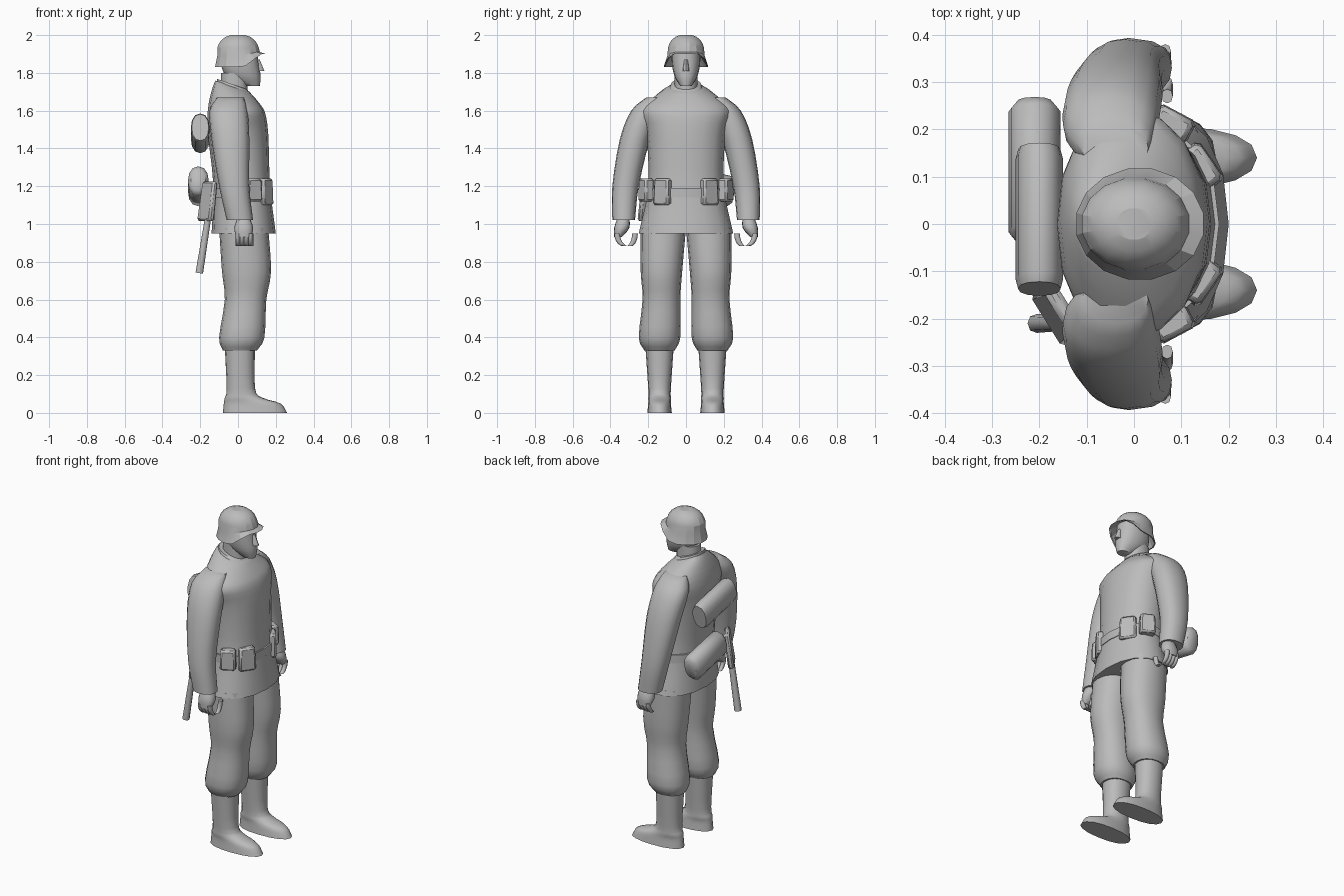
import bpy, bmesh
from math import cos, sin, pi, radians, copysign
from mathutils import Matrix, Vector

default_cube = bpy.data.objects.get("Cube")
if default_cube:
    bpy.data.objects.remove(default_cube, do_unlink=True)

shade = (0.5, 0.5, 0.5, 1)
grey = bpy.data.materials.new("plain_grey")
grey.use_nodes = True
grey.diffuse_color = shade
grey.node_tree.nodes["Principled BSDF"].inputs["Base Color"].default_value = shade


def finish(name, bm, smooth_angle=50, mirror=False, bevel=0):
    bmesh.ops.recalc_face_normals(bm, faces=bm.faces)
    mesh = bpy.data.meshes.new(name)
    bm.to_mesh(mesh)
    bm.free()
    mesh.materials.append(grey)
    mesh.shade_smooth()
    mesh.set_sharp_from_angle(angle=radians(smooth_angle))
    part = bpy.data.objects.new(name, mesh)
    bpy.context.collection.objects.link(part)
    if bevel:
        soft = part.modifiers.new("soft_edges", 'BEVEL')
        soft.width = bevel
        soft.segments = 1
    if mirror:
        pair = part.modifiers.new("other_side", 'MIRROR')
        pair.use_axis = (False, True, False)
        pair.use_mirror_merge = False


def skin(rings):
    # Bridge neighbouring rings and cap both ends
    bm = bmesh.new()
    loops = [[bm.verts.new(point) for point in ring] for ring in rings]
    count = len(loops[0])
    for low, high in zip(loops, loops[1:]):
        for i in range(count):
            j = (i + 1) % count
            bm.faces.new((low[i], low[j], high[j], high[i]))
    bm.faces.new(loops[0])
    bm.faces.new(loops[-1])
    return bm


def smooth_rows(rows, steps=3):
    # Spline through the key sections
    keys = [Vector(row) for row in rows]
    keys = [keys[0] * 2 - keys[1], *keys, keys[-1] * 2 - keys[-2]]
    result = []
    for before, start, end, after in zip(keys, keys[1:], keys[2:], keys[3:]):
        for step in range(steps):
            t = step / steps
            leave, arrive = (end - before) / 2, (after - start) / 2
            gap = end - start
            bend = gap * 3 - leave * 2 - arrive
            twist = leave + arrive - gap * 2
            result.append(start + leave * t + bend * t**2 + twist * t**3)
    return result + [keys[-2]]


def loft(name, rows, y=0, sides=16, curved=True, slope=0, matrix=Matrix(), **options):
    # Each row holds height, x centre, x radius, y radius and, if it varies, y centre
    rows = [row if len(row) > 4 else (*row, y) for row in rows]
    rings = []
    for z, x, rx, ry, cy in smooth_rows(rows) if curved else rows:
        lean = slope * max(0, z - 1.6)
        ring = []
        for i in range(sides):
            angle = 2 * pi * i / sides
            dx = rx * copysign(abs(cos(angle)) ** 0.9, cos(angle))
            dy = ry * copysign(abs(sin(angle)) ** 0.9, sin(angle))
            ring.append(matrix @ Vector((x + dx, cy + dy, z - lean * dx)))
        rings.append(ring)
    finish(name, skin(rings), **options)


def box(name, center, size, turn, lean=0, **options):
    # Box that narrows a little towards its top
    bm = bmesh.new()
    bmesh.ops.create_cube(bm, size=1)
    for vert in bm.verts:
        if vert.co.z > 0:
            vert.co.xy *= 0.9
    bm.transform(Matrix.Translation(center) @ Matrix.Rotation(radians(turn), 4, 'Z')
                 @ Matrix.Rotation(radians(lean), 4, 'Y') @ Matrix.Diagonal((*size, 1)))
    finish(name, bm, **options)


# Jacket body, flaring at the hem and closing into the neck
loft("jacket", [(.95, .03, .17, .25), (1.2, .02, .15, .2), (1.48, 0, .16, .21),
                (1.6, -.01, .15, .24), (1.68, -.02, .12, .16), (1.73, -.03, .09, .08)],
     slope=2.5)

# Collar
loft("collar", [(1.69, -.02, .1, .1), (1.74, -.03, .08, .08)], slope=2.5)

# Sleeves
loft("sleeves", [(1.02, .01, .07, .06, .33), (1.2, -.02, .08, .07, .32),
                 (1.45, -.04, .1, .08, .27), (1.6, -.05, .1, .08, .21),
                 (1.67, -.04, .07, .05, .16)], mirror=True)

# Hands with curled fingers and a thumb
loft("palms", [(.93, .03, .04, .02, .36), (.98, .03, .05, .04, .34),
               (1.04, .03, .03, .03, .33)], mirror=True)


def digit(name, x, reach):
    # Finger curling down along an arc around the grip
    rows = []
    for step in range(5):
        angle = step * 0.3
        rows.append((.95 - .07 * sin(angle), x, .012, .015, .31 + reach * cos(angle)))
    loft(name, rows, sides=8, mirror=True)


for finger in range(4):
    digit(f"finger_{finger + 1}", finger * .022, .055)
digit("thumb", .07, -.04)

# Trousers, bloused below the knee
loft("trousers", [(.33, .01, .09, .08, .14), (.4, .02, .12, .11, .14),
                  (.6, .04, .11, .1, .13), (.75, .045, .13, .11, .13),
                  (.98, .03, .13, .12, .12)], mirror=True)

# Boots
loft("boots", [(0, .09, .17, .065), (.05, .075, .15, .06), (.08, .03, .1, .06),
               (.13, .015, .075, .06), (.35, .01, .08, .075)], y=.14, mirror=True)

# Neck, head and nose
loft("neck", [(1.68, -.02, .07, .06), (1.8, -.02, .07, .06)])
loft("head", [(1.73, .075, .04, .03), (1.78, .03, .09, .06),
              (1.85, .01, .1, .075), (1.93, .01, .09, .075)])
loft("nose", [(1.81, .11, .03, .018), (1.87, .1, .015, .01)], sides=8)


# Helmet with a flared rim that rises at the front
def helmet_ring(height, scale, drop):
    ring = []
    for i in range(16):
        angle = 2 * pi * (i + 0.5) / 16
        behind = min(1, max(0, 1.2 - 1.5 * cos(angle)))
        ring.append((scale * (.115 * cos(angle) + drop * .15), scale * .1 * sin(angle),
                     height - drop * behind))
    return ring


shell = [helmet_ring(1.93, .6, 0), helmet_ring(1.9, 1.12, .07), helmet_ring(1.9, 1.19, .07)]
for level in range(6):
    rise = radians(level * 15)
    shell.append(helmet_ring(1.91 + .09 * sin(rise) / sin(radians(75)),
                             cos(rise) ** 0.8, .02 * (level == 0)))
finish("helmet", skin(shell), smooth_angle=20)

# Belt and ammunition pouches
loft("belt", [(1.14, .02, .16, .21), (1.19, .02, .16, .21)])
box("front_pouches", (.14, .12, 1.17), (.06, .1, .14), 35, bevel=.01, mirror=True)
box("side_pouches", (.08, .21, 1.18), (.06, .09, .12), 62, bevel=.01, mirror=True)


# Rolls slung across the back
def roll(name, center, half_length, rx, ry, end_scale):
    place = Matrix.Translation(center) @ Matrix.Rotation(radians(78), 4, 'X')
    inset = half_length - .02
    rows = []
    for z, scale in ((-half_length, end_scale), (-inset, 1), (inset, 1), (half_length, end_scale)):
        rows.append((z, 0, rx * scale, ry * scale))
    loft(name, rows, sides=12, curved=False, matrix=place)


roll("upper_roll", (-.2, .01, 1.48), .15, .05, .08, .9)
roll("lower_roll", (-.21, .11, 1.2), .15, .055, .08, .7)

# Digging tool: carrier and handle
box("tool_carrier", (-.16, -.19, 1.12), (.035, .13, .21), 32, lean=8, bevel=.01)
grip = Matrix.Translation((-.205, -.21, .74)) @ Matrix.Rotation(radians(9), 4, 'Y')
loft("tool_handle", [(0, 0, .02, .02), (.33, 0, .016, .016)], sides=8, curved=False, matrix=grip)
